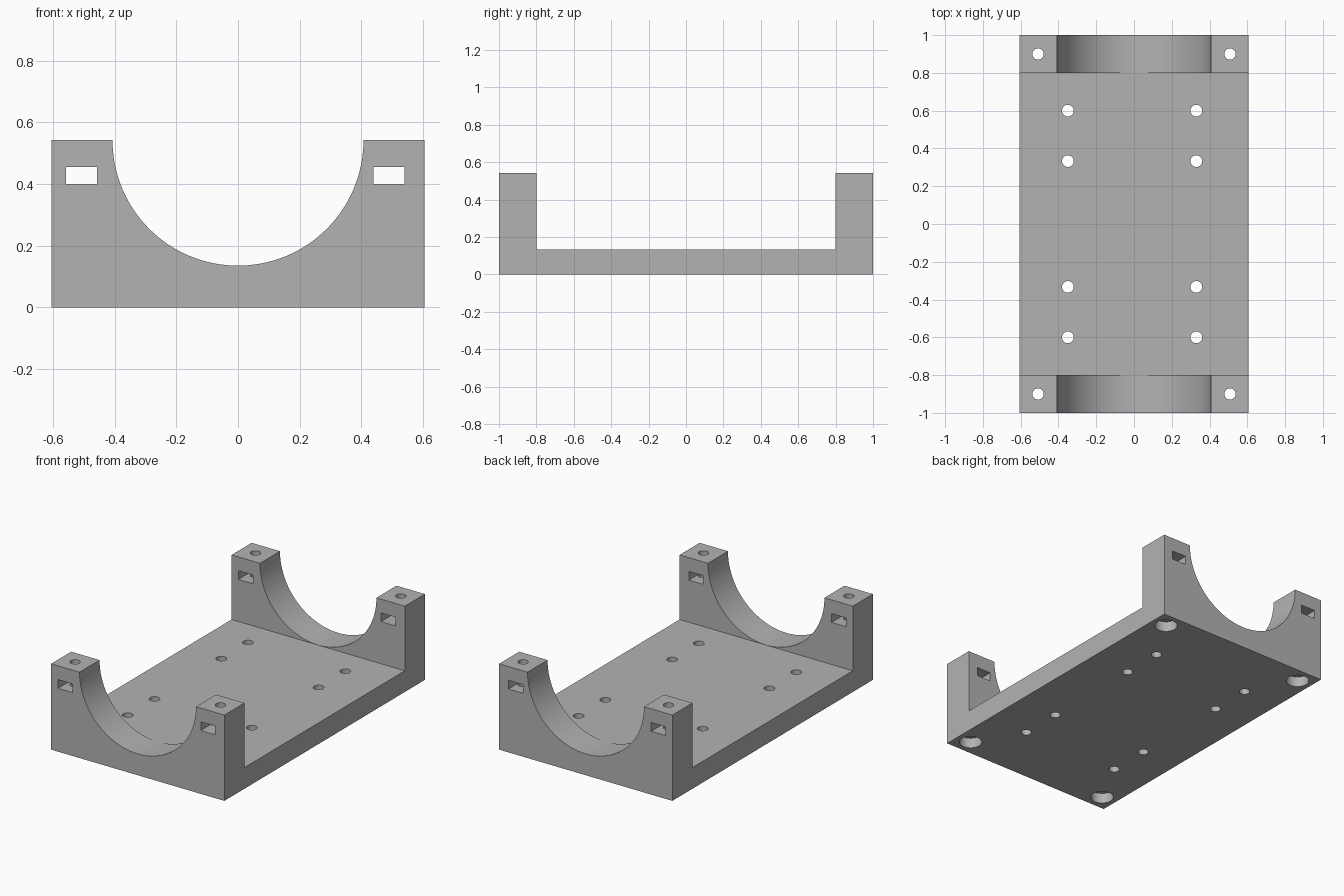
import bpy
import math

old = bpy.data.objects.get("Cube")
if old:
    bpy.data.objects.remove(old, do_unlink=True)

# Overall sizes
HALF_W, HEIGHT, FLOOR = 0.605, 0.542, 0.134
WALL_IN = 0.8          # inner face of the end walls
CRADLE_R = 0.407

grey = bpy.data.materials.new("plain grey")
grey.use_nodes = True
grey.diffuse_color = (0.45, 0.45, 0.45, 1)
grey.node_tree.nodes["Principled BSDF"].inputs["Base Color"].default_value = (0.45, 0.45, 0.45, 1)


def box(name, x, y, z):
    """Box from (min, max) pairs on each axis."""
    bpy.ops.mesh.primitive_cube_add(size=1, location=[sum(p) / 2 for p in (x, y, z)])
    ob = bpy.context.object
    ob.name = name
    ob.scale = [p[1] - p[0] for p in (x, y, z)]
    bpy.ops.object.transform_apply(location=True, rotation=False, scale=True)
    ob.data.materials.append(grey)
    return ob


def rod(name, radius, x, y, z, sides=32, length=None):
    """Upright cylinder between two heights, or one lying along y."""
    depth = length or z[1] - z[0]
    bpy.ops.mesh.primitive_cylinder_add(
        vertices=sides, radius=radius, depth=depth, location=(x, y, sum(z) / 2),
        rotation=(math.pi / 2 if length else 0, 0, 0))
    ob = bpy.context.object
    ob.name = name
    ob.data.materials.append(grey)
    return ob


def cut(target, cutter):
    cutter.hide_render = True
    mod = target.modifiers.new("cut", 'BOOLEAN')
    mod.operation = 'DIFFERENCE'
    mod.solver = 'EXACT'
    mod.object = cutter
    bpy.context.view_layer.objects.active = target
    bpy.ops.object.modifier_apply(modifier=mod.name)
    bpy.data.objects.remove(cutter, do_unlink=True)


# Solid block, opened between the end walls and cradled along its length
body = box("cradle_base", (-HALF_W, HALF_W), (-1, 1), (0, HEIGHT))
cut(body, box("channel_cutter", (-1, 1), (-WALL_IN, WALL_IN), (FLOOR, 1)))
cut(body, rod("cradle_cutter", CRADLE_R, 0, 0, (HEIGHT, HEIGHT), sides=128, length=3))

# Nut slots through both end walls
for x in (-0.507, 0.49):
    cut(body, box("slot_cutter", (x - 0.05, x + 0.05), (-2, 2), (0.4, 0.455)))

# Post bolt holes with counterbores underneath
for x in (-0.508, 0.508):
    for y in (-0.9, 0.9):
        cut(body, rod("bolt_cutter", 0.03, x, y, (-0.1, 1)))
        cut(body, rod("counterbore_cutter", 0.067, x, y, (-0.1, 0.065)))

# Mounting holes through the floor
for x in (-0.35, 0.33):
    for y in (-0.6, -0.333, 0.333, 0.6):
        cut(body, rod("mount_cutter", 0.031, x, y, (-0.1, 0.3)))

bpy.ops.object.select_all(action='DESELECT')
body.select_set(True)
bpy.context.view_layer.objects.active = body
bpy.ops.object.shade_smooth_by_angle(angle=math.radians(30))
